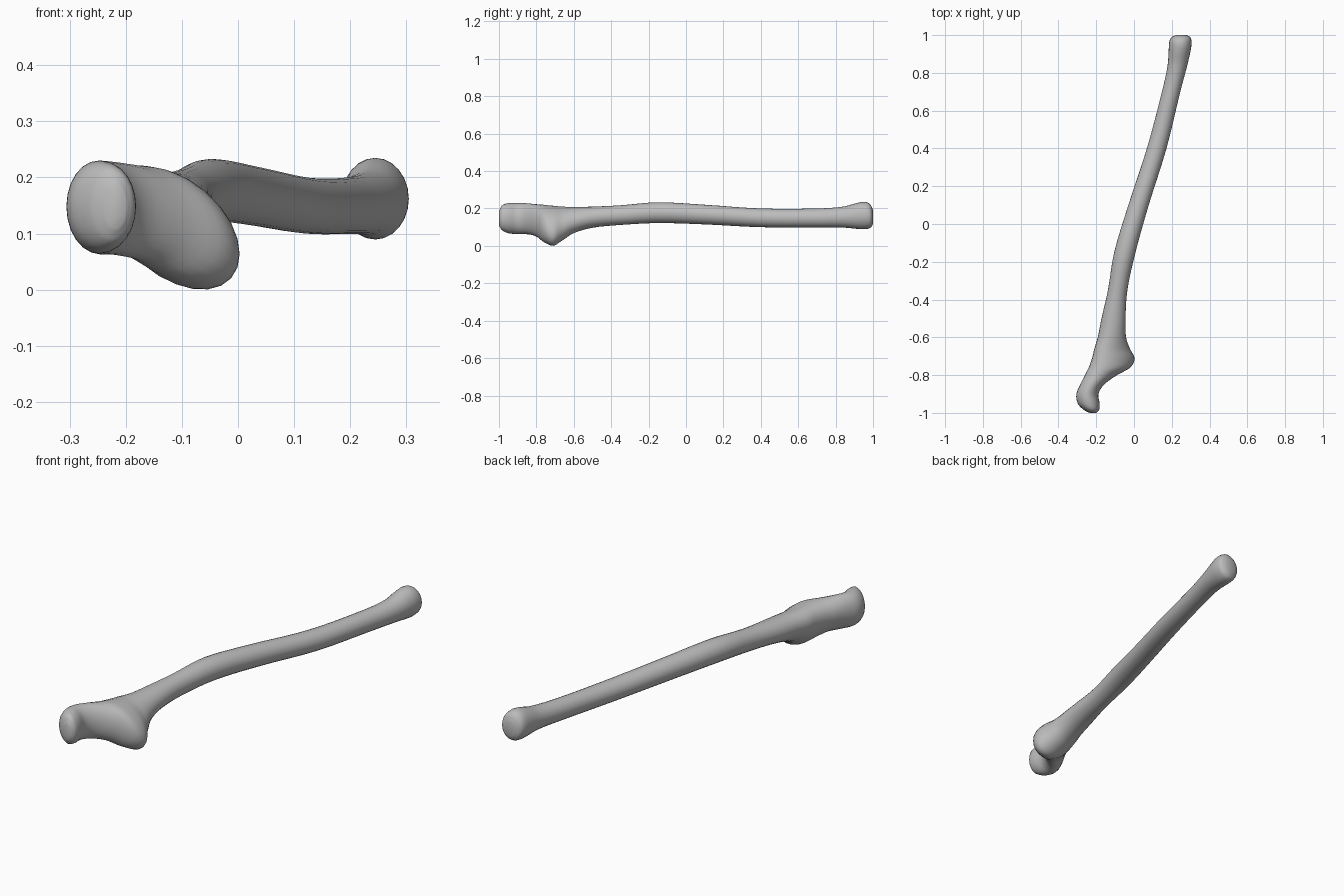
import bpy
import bmesh
import math

cube = bpy.data.objects.get("Cube")
if cube:
    bpy.data.objects.remove(cube, do_unlink=True)

SIDES = 24
STEPS = 4

# Cross-sections along the bone: y, left x, right x, bottom z, top z
hook_end = [
    (-1.0, -.235, -.20, .11, .185),
    (-.985, -.265, -.185, .085, .215),
    (-.95, -.298, -.182, .068, .228),
    (-.9, -.305, -.188, .063, .23),
    (-.85, -.285, -.158, .062, .228),
    (-.8, -.26, -.09, .05, .223),
]
flared_process = [
    (-.76, -.24, -.02, .02, .22),
    (-.71, -.222, .003, .0, .215),
    (-.66, -.21, -.022, .03, .21),
    (-.6, -.192, -.042, .068, .208),
]
shaft = [
    (-.5, -.172, -.045, .097, .21),
    (-.35, -.138, -.035, .112, .217),
    (-.15, -.105, .008, .122, .233),
    (.1, -.03, .078, .115, .22),
    (.4, .068, .172, .1, .2),
    (.7, .148, .245, .099, .2),
]
knob_end = [
    (.84, .178, .282, .098, .21),
    (.93, .184, .302, .09, .233),
    (.97, .188, .304, .091, .232),
    (.99, .2, .297, .1, .215),
    (1.0, .222, .278, .118, .19),
]
sections = hook_end + flared_process + shaft + knob_end


def blend(a, b, c, d, t):
    """Smooth curve from b to c, with slopes scaled for uneven spacing."""
    h = c[0] - b[0]
    out = [b[0] + h * t]
    for i in range(1, len(b)):
        slope_b = (c[i] - a[i]) / (c[0] - a[0]) * h
        slope_c = (d[i] - b[i]) / (d[0] - b[0]) * h
        s = t * t * (3 - 2 * t)
        out.append(b[i] * (1 - s) + c[i] * s
                   + slope_b * t * (1 - t) ** 2 - slope_c * t * t * (1 - t))
    return out


def loft(name, keys):
    """Skin of skewed oval rings through the key sections, closed at both ends."""
    bm = bmesh.new()
    rings = []
    last = len(keys) - 1
    for k in range(last):
        group = [keys[max(0, min(last, k + o))] for o in (-1, 0, 1, 2)]
        for step in range(STEPS + (k == last - 1)):
            y, x0, x1, z0, z1 = blend(*group, step / STEPS)
            # The flared process leans down toward the left of the model
            lean = -.42 * math.exp(-((y + .71) / .11) ** 2)
            ring = []
            for n in range(SIDES):
                a = math.tau * n / SIDES
                x = (x0 + x1) / 2 + (x1 - x0) / 2 * math.cos(a)
                z = (z0 + z1) / 2 + (z1 - z0) / 2 * math.sin(a + lean)
                ring.append(bm.verts.new((x, y, z)))
            rings.append(ring)
    for low, high in zip(rings, rings[1:]):
        for n in range(SIDES):
            m = (n + 1) % SIDES
            bm.faces.new((low[n], low[m], high[m], high[n]))
    bm.faces.new(rings[0])
    bm.faces.new(rings[-1][::-1])
    bmesh.ops.recalc_face_normals(bm, faces=bm.faces)
    mesh = bpy.data.meshes.new(name)
    bm.to_mesh(mesh)
    bm.free()
    obj = bpy.data.objects.new(name, mesh)
    bpy.context.collection.objects.link(obj)
    return obj


# Plain grey bone
grey = bpy.data.materials.new("bone_grey")
grey.use_nodes = True
colour = (.5, .5, .5, 1)
grey.diffuse_color = colour
grey.node_tree.nodes["Principled BSDF"].inputs["Base Color"].default_value = colour

bone = loft("forearm_bone", sections)
bone.data.materials.append(grey)
bpy.context.view_layer.objects.active = bone
bone.select_set(True)
bpy.ops.object.shade_smooth_by_angle(angle=math.radians(50))
